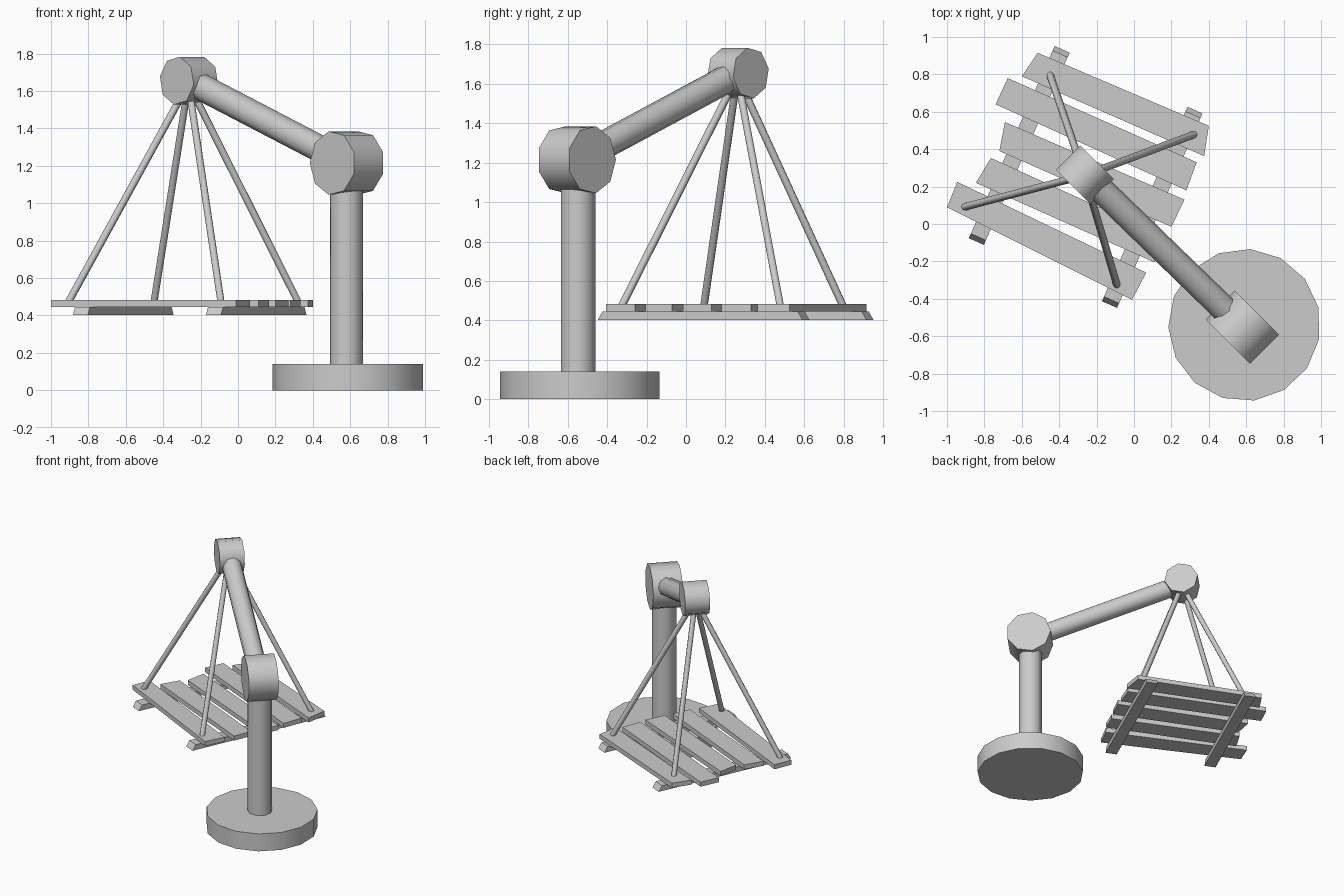
import bpy, bmesh, math
from mathutils import Vector, Matrix

if "Cube" in bpy.data.objects:
    bpy.data.objects.remove(bpy.data.objects["Cube"])


def rod(name, a, b, r, sides, spin=0.0):
    """Cylinder between two points; spin turns its facets about the axis."""
    a, b = Vector(a), Vector(b)
    z = (b - a).normalized()
    up = Vector((0, 0, 1))
    x = up - z * up.dot(z)
    x = x.normalized() if x.length > 1e-4 else Vector((1, 0, 0))
    y = z.cross(x)
    rot = Matrix((x, y, z)).transposed().to_4x4()
    bm = bmesh.new()
    bmesh.ops.create_cone(bm, cap_ends=True, segments=sides, radius1=r, radius2=r,
                          depth=(b - a).length,
                          matrix=Matrix.Rotation(math.radians(spin), 4, 'Z'))
    bm.transform(Matrix.Translation((a + b) / 2) @ rot)
    return finish(name, bm)


def slab(name, bottom, top, z0, z1):
    """Solid between two matching outlines at heights z0 and z1."""
    bm = bmesh.new()
    lo = [bm.verts.new((x, y, z0)) for x, y in bottom]
    hi = [bm.verts.new((x, y, z1)) for x, y in top]
    n = len(lo)
    bm.faces.new(lo)
    bm.faces.new(hi)
    for i in range(n):
        j = (i + 1) % n
        bm.faces.new((lo[i], lo[j], hi[j], hi[i]))
    bmesh.ops.recalc_face_normals(bm, faces=bm.faces)
    return finish(name, bm)


def finish(name, bm):
    me = bpy.data.meshes.new(name)
    bm.to_mesh(me)
    bm.free()
    ob = bpy.data.objects.new(name, me)
    bpy.context.collection.objects.link(ob)
    return ob


def smooth(ob, angle=50):
    bpy.ops.object.select_all(action='DESELECT')
    ob.select_set(True)
    bpy.context.view_layer.objects.active = ob
    bpy.ops.object.shade_smooth_by_angle(angle=math.radians(angle))


# Stand: round foot, post, two knuckles and the sloping arm
AXIS = Vector((0.707, 0.707, 0))
elbow = Vector((0.583, -0.555, 1.215))
tip = Vector((-0.262, 0.264, 1.655))
parts = [
    rod("foot", (0.59, -0.54, 0), (0.59, -0.54, 0.14), 0.407, 15, 91.5),
    rod("post", (0.58, -0.55, 0.12), (0.58, -0.55, 1.15), 0.09, 9),
    rod("elbow_knuckle", elbow - AXIS * 0.11, elbow + AXIS * 0.11, 0.172, 9, 20),
    rod("tip_knuckle", tip - AXIS * 0.092, tip + AXIS * 0.092, 0.13, 8, 10),
    rod("arm", elbow, tip, 0.073, 9),
]

# Four ropes from the tip down to the platform corners
for i, (x, y) in enumerate([(-0.91, 0.09), (-0.45, 0.80), (-0.09, -0.33), (0.325, 0.48)]):
    parts.append(rod(f"rope_{i + 1}", (-0.265, 0.26, 1.64), (x, y, 0.465), 0.02, 8))

for p in parts:
    smooth(p)

# Uneven deck planks
planks = [
    [(-0.515, 0.915), (0.40, 0.525), (0.375, 0.363), (-0.60, 0.79)],
    [(-0.675, 0.78), (0.335, 0.33), (0.28, 0.18), (-0.74, 0.64)],
    [(-0.69, 0.545), (0.27, 0.13), (0.20, -0.015), (-0.72, 0.39)],
    [(-0.765, 0.353), (0.165, -0.07), (0.11, -0.205), (-0.845, 0.22)],
    [(-0.945, 0.225), (0.065, -0.26), (-0.01, -0.405), (-1.0, 0.09)],
]
for i, outline in enumerate(planks):
    slab(f"plank_{i + 1}", outline, outline, 0.445, 0.482)

# Two bearers under the deck, with ends cut slightly outward at the bottom
for i, (a, b) in enumerate([((-0.837, -0.08), (-0.39, 0.92)), ((-0.125, -0.417), (0.32, 0.595))]):
    a, b = Vector(a), Vector(b)
    d = (b - a).normalized()
    s = Vector((-d.y, d.x)) * 0.044

    def outline(grow):
        p, q = a - d * grow, b + d * grow
        return [p + s, q + s, q - s, p - s]
    slab(f"bearer_{i + 1}", outline(0.015), outline(-0.012), 0.402, 0.445)
